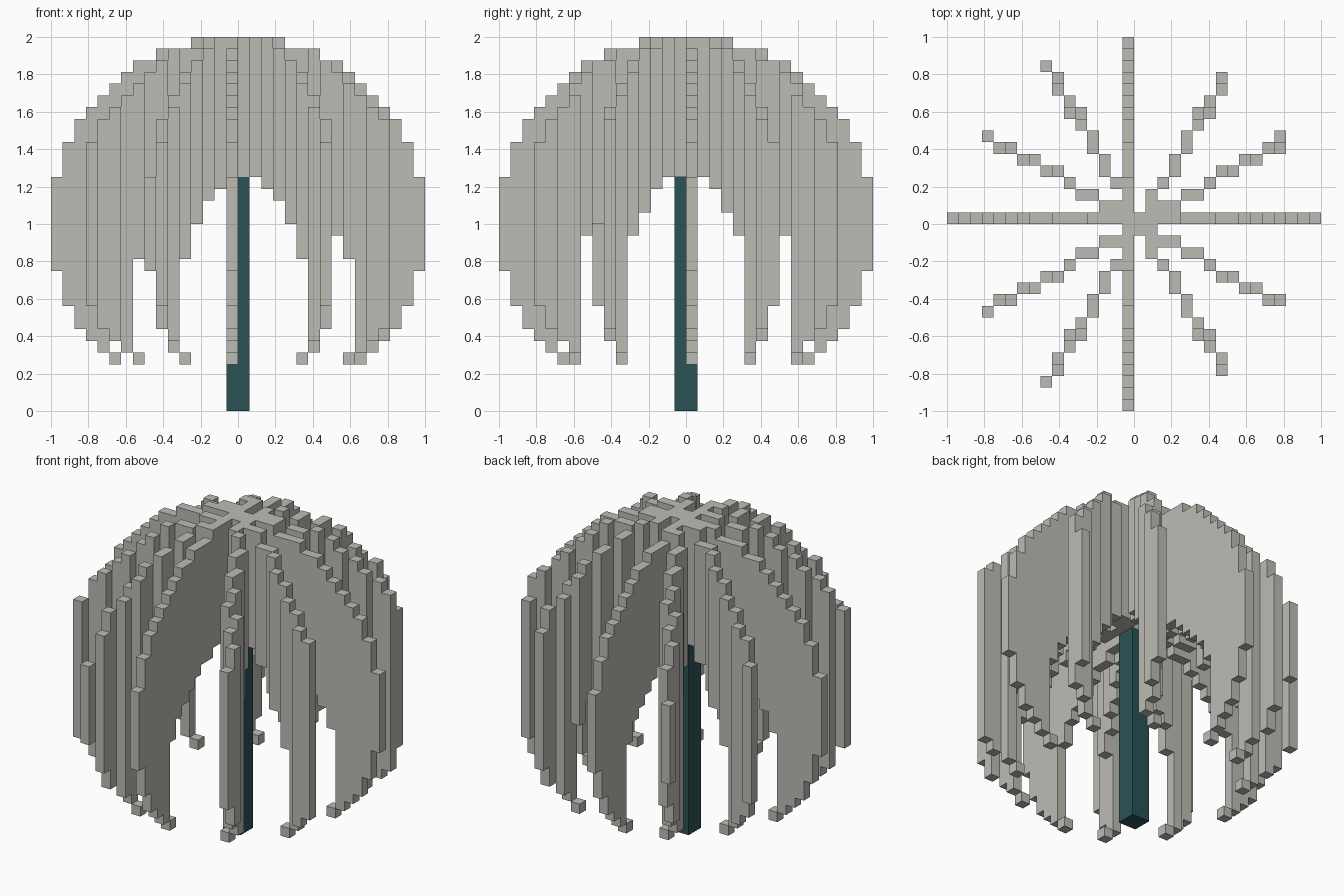
import bpy, bmesh, math
from mathutils import Vector

cube = bpy.data.objects.get("Cube")
if cube:
    bpy.data.objects.remove(cube, do_unlink=True)

U = 1 / 16                 # block size
OUTER_SQ = 16 ** 2         # outer ball, centred 16 blocks up
INNER_SQ = 125             # hollow ball, centred 9 blocks up


def material(name, rgb):
    m = bpy.data.materials.new(name)
    m.use_nodes = True
    color = (*rgb, 1)
    m.diffuse_color = color
    m.node_tree.nodes["Principled BSDF"].inputs["Base Color"].default_value = color
    return m


def build(name, cells, occupied, mat):
    """Skin a set of blocks, leaving out faces hidden by other blocks."""
    bm = bmesh.new()
    for c in cells:
        for axis in range(3):
            for side in (0, 1):
                n = list(c)
                n[axis] += 2 * side - 1
                if tuple(n) in occupied:
                    continue
                a, b = (axis + 1) % 3, (axis + 2) % 3
                ring = []
                for da, db in ((0, 0), (1, 0), (1, 1), (0, 1)):
                    p = list(c)
                    p[axis] += side
                    p[a] += da
                    p[b] += db
                    ring.append(bm.verts.new(Vector(p) * U))
                bm.faces.new(ring if side else ring[::-1])
    bmesh.ops.remove_doubles(bm, verts=bm.verts[:], dist=U / 100)
    # Merge flat areas into large faces
    bmesh.ops.dissolve_limit(bm, angle_limit=math.radians(1),
                             verts=bm.verts[:], edges=bm.edges[:])
    mesh = bpy.data.meshes.new(name)
    bm.to_mesh(mesh)
    bm.free()
    mesh.materials.append(mat)
    obj = bpy.data.objects.new(name, mesh)
    bpy.context.collection.objects.link(obj)
    return obj


def column(i):
    """Heights filled at ring i: inside the outer ball, outside the hollow."""
    r2 = (i + 0.5) ** 2
    return [z for z in range(32)
            if r2 + (z - 15.5) ** 2 <= OUTER_SQ and r2 + (z - 8.5) ** 2 > INNER_SQ]


def spot(angle, i):
    """Block position of ring i along a fin direction."""
    axial = {0: (i, 0), 90: (-1, i), 180: (-1 - i, 0), 270: (-1, -1 - i)}
    if angle in axial:
        return axial[angle]
    a, r = math.radians(angle), i + 0.5
    return min(round(r * math.cos(a)), 12), math.floor(r * math.sin(a))


pale = material("pale grey", (0.51, 0.50, 0.46))
teal = material("dark teal", (0.024, 0.085, 0.09))

# Twelve radial fins; a few on the right side are slightly shorter
reach = {30: 15, 60: 15, 300: 15, 330: 14}
fins, occupied = {}, set()
for angle in (0, 90, 180, 270, 30, 60, 120, 150, 210, 240, 300, 330):
    cells = set()
    for i in range(reach.get(angle, 16)):
        x, y = spot(angle, i)
        cells |= {(x, y, z) for z in column(i)}
    fins[angle] = cells - occupied
    occupied |= cells
for angle, cells in fins.items():
    build(f"canopy_fin_{angle}", cells, occupied, pale)

# Square central trunk
trunk = {(x, y, z) for x in (-1, 0) for y in (-1, 0) for z in range(20)}
build("trunk", trunk, trunk, teal)
